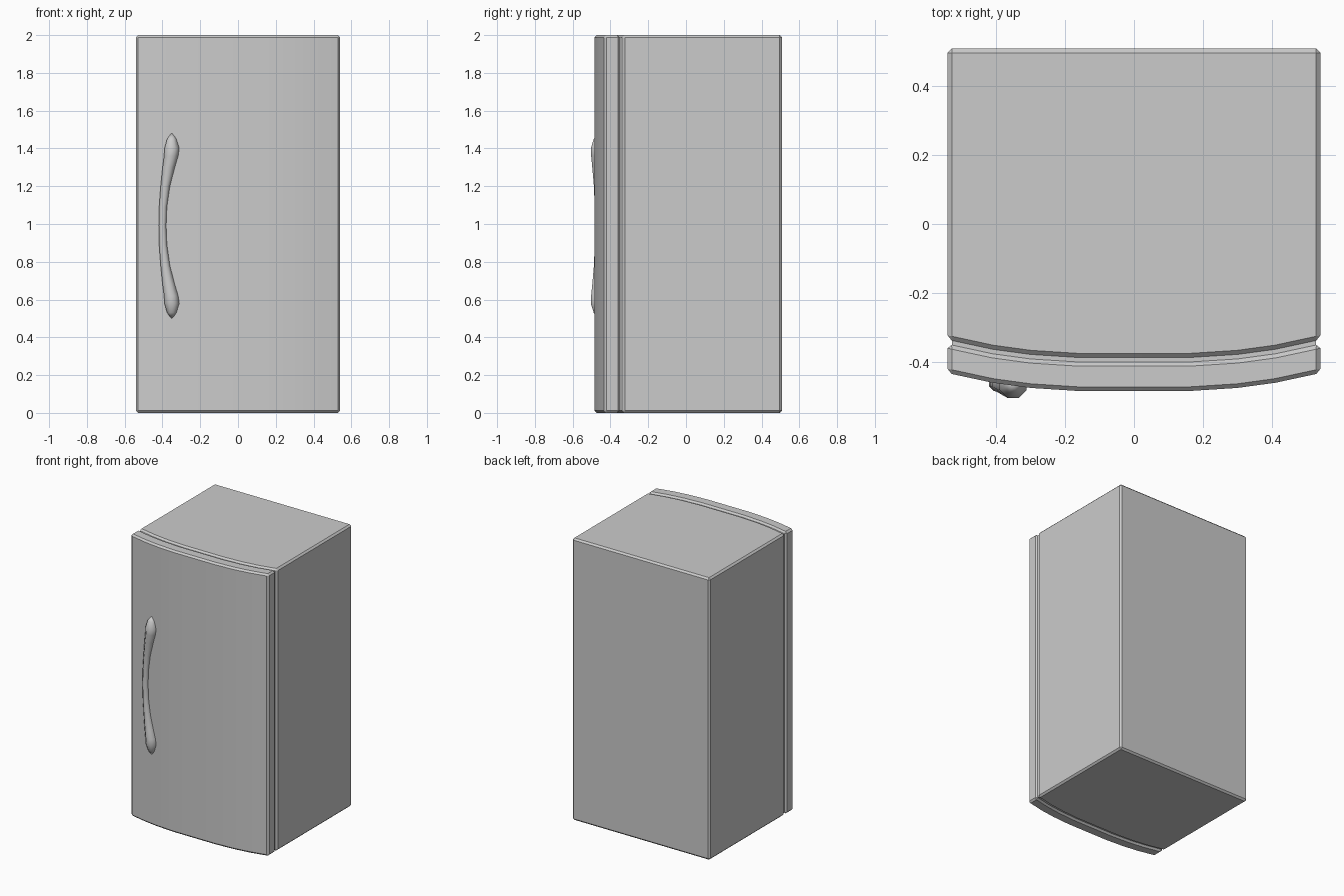
import bpy, bmesh, math

if "Cube" in bpy.data.objects:
    bpy.data.objects.remove(bpy.data.objects["Cube"])

# Bowed front curve shared by body, gasket and door: (x, depth behind the centre)
HALF = [(0.54, 0.055), (0.41, 0.027), (0.30, 0.012), (0.16, 0.003)]
BOW = [(-x, d) for x, d in HALF] + [(x, d) for x, d in reversed(HALF)]


def finish(bm, name, angle):
    bmesh.ops.recalc_face_normals(bm, faces=bm.faces)
    mesh = bpy.data.meshes.new(name)
    bm.to_mesh(mesh)
    bm.free()
    obj = bpy.data.objects.new(name, mesh)
    bpy.context.collection.objects.link(obj)
    bpy.ops.object.select_all(action='DESELECT')
    obj.select_set(True)
    bpy.context.view_layer.objects.active = obj
    bpy.ops.object.shade_smooth_by_angle(angle=math.radians(angle))
    return obj


def slab(name, outline, z0, z1, chamfer=0):
    """Extrude a plan outline upward and chamfer its hard edges."""
    bm = bmesh.new()
    face = bm.faces.new([bm.verts.new((x, y, z0)) for x, y in outline])
    ext = bmesh.ops.extrude_face_region(bm, geom=[face])
    for v in ext['geom']:
        if isinstance(v, bmesh.types.BMVert):
            v.co.z = z1
    bmesh.ops.recalc_face_normals(bm, faces=bm.faces)
    if chamfer:
        hard = [e for e in bm.edges if e.calc_face_angle() > math.radians(30)]
        bmesh.ops.bevel(bm, geom=hard, offset=chamfer, segments=1,
                        affect='EDGES', profile=0.5)
    return finish(bm, name, 25)


def bow(y, scale=1.0):
    return [(x * scale, y + d) for x, d in BOW]


# Cabinet, inset gasket strip and bowed door
slab("cabinet", bow(-0.39) + [(0.54, 0.508), (-0.54, 0.508)], 0, 2, 0.012)
slab("door_gasket", bow(-0.42, 0.978) + bow(-0.375, 0.978)[::-1], 0.012, 1.988)
slab("door", bow(-0.487) + bow(-0.403)[::-1], 0, 2, 0.012)

# Handle: eight-sided tapered sweep, (height from middle, x, y, radius)
UPPER = [(0.0, -0.400, -0.463, 0.020), (0.10, -0.397, -0.463, 0.021),
         (0.21, -0.385, -0.463, 0.025), (0.31, -0.367, -0.464, 0.033),
         (0.37, -0.354, -0.465, 0.038), (0.41, -0.350, -0.465, 0.040),
         (0.46, -0.351, -0.464, 0.025)]
path = [(-h, x, y, r) for h, x, y, r in reversed(UPPER[1:])] + UPPER
bm = bmesh.new()
rings = []
for h, x, y, r in path:
    angles = [math.tau * (i + 0.5) / 8 for i in range(8)]
    rings.append([bm.verts.new((x + r * 1.06 * math.cos(a),
                                y + r * 1.06 * math.sin(a), 0.99 + h)) for a in angles])
for a, b in zip(rings, rings[1:]):
    for i in range(8):
        j = (i + 1) % 8
        bm.faces.new((a[i], a[j], b[j], b[i]))
for ring, z in ((rings[0], 0.495), (rings[-1], 1.485)):
    tip = bm.verts.new((-0.35, -0.464, z))
    for i in range(8):
        bm.faces.new((ring[i], ring[(i + 1) % 8], tip))
finish(bm, "door_handle", 60)
